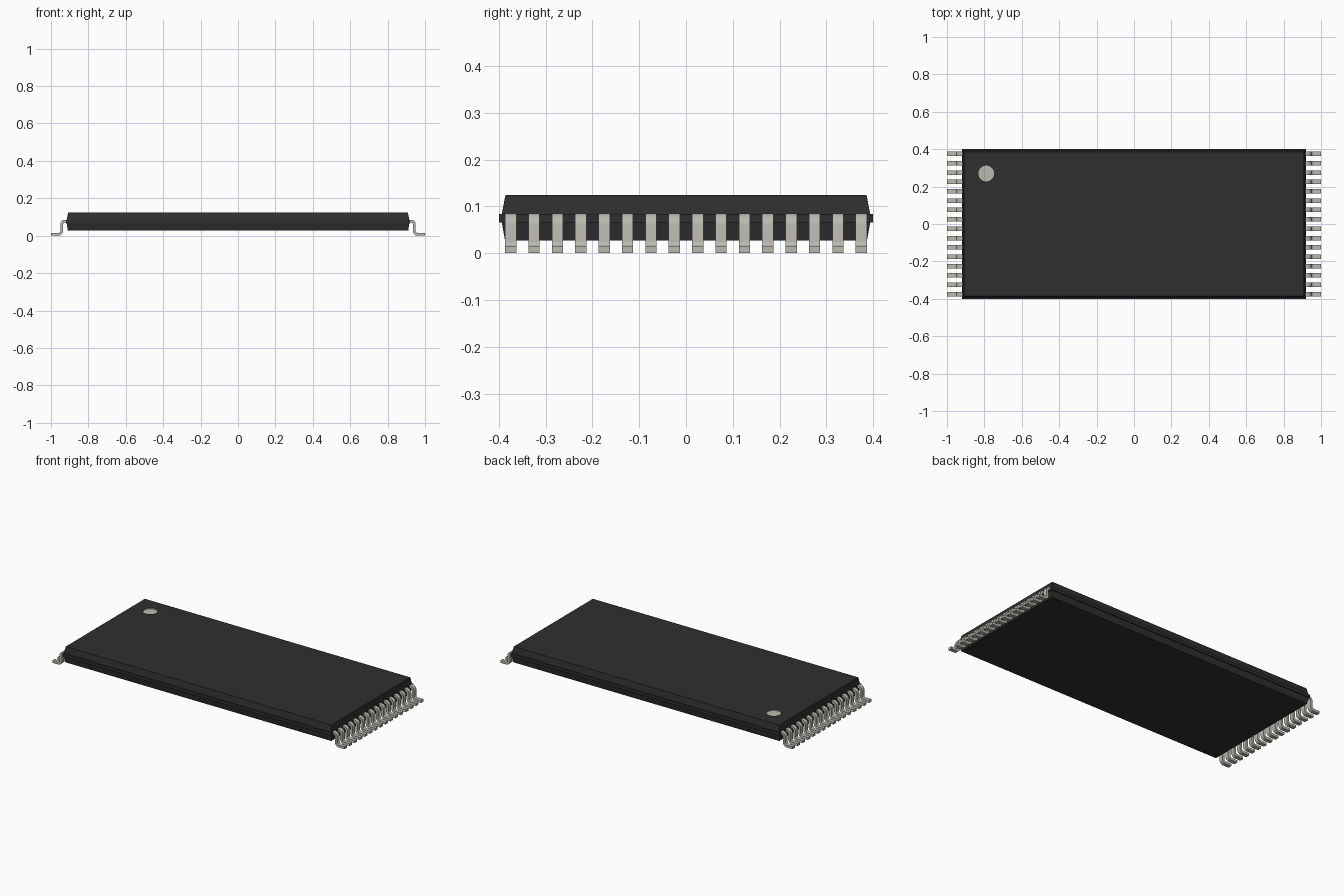
import bpy, bmesh, math

if "Cube" in bpy.data.objects:
    bpy.data.objects.remove(bpy.data.objects["Cube"], do_unlink=True)


def make_material(name, rgb, rough):
    mat = bpy.data.materials.new(name)
    mat.use_nodes = True
    mat.diffuse_color = (*rgb, 1)
    bsdf = next(n for n in mat.node_tree.nodes if n.type == 'BSDF_PRINCIPLED')
    bsdf.inputs["Base Color"].default_value = (*rgb, 1)
    bsdf.inputs["Roughness"].default_value = rough
    return mat


BLACK = make_material("black plastic", (0.028, 0.028, 0.028), 0.6)
METAL = make_material("tinned metal", (0.50, 0.49, 0.43), 0.5)


def mesh_object(name, bm, mat):
    bmesh.ops.recalc_face_normals(bm, faces=bm.faces)
    mesh = bpy.data.meshes.new(name)
    bm.to_mesh(mesh)
    bm.free()
    mesh.materials.append(mat)
    obj = bpy.data.objects.new(name, mesh)
    bpy.context.collection.objects.link(obj)
    return obj


# Package body: stacked rectangles (z, half x, half y) with a stepped belt
SECTIONS = [(0.027, 0.910, 0.387), (0.066, 0.916, 0.394), (0.066, 0.920, 0.400),
            (0.084, 0.920, 0.400), (0.084, 0.916, 0.394), (0.125, 0.908, 0.386)]
bm = bmesh.new()
rings = [[bm.verts.new((sx * hx, sy * hy, z))
          for sx, sy in ((-1, -1), (1, -1), (1, 1), (-1, 1))]
         for z, hx, hy in SECTIONS]
for low, high in zip(rings, rings[1:]):
    for i in range(4):
        j = (i + 1) % 4
        bm.faces.new((low[i], low[j], high[j], high[i]))
bm.faces.new(rings[0][::-1])
bm.faces.new(rings[-1])
body = mesh_object("package_body", bm, BLACK)

# Shallow round pin-one dimple, cut with a metal-coloured cylinder
bpy.ops.mesh.primitive_cylinder_add(vertices=32, radius=0.042, depth=0.04,
                                    location=(-0.79, 0.27, 0.139))
cutter = bpy.context.object
cutter.name = "marker_cutter"
cutter.data.materials.append(METAL)
cutter.hide_render = True
cut = body.modifiers.new("marker_dimple", 'BOOLEAN')
cut.operation = 'DIFFERENCE'
cut.object = cutter
cut.solver = 'EXACT'
cut.material_mode = 'TRANSFER'
bpy.ops.object.select_all(action='DESELECT')
body.select_set(True)
bpy.context.view_layer.objects.active = body
bpy.ops.object.modifier_apply(modifier=cut.name)
bpy.data.objects.remove(cutter, do_unlink=True)

# Gull-wing lead: two rounded bends between shoulder, drop and foot
THICK, WIDTH, BEND, STEPS = 0.015, 0.024, 0.0175, 5


def lead_edge(offset):
    """One side of the bent strip, offset outward from its centre line."""
    pts = [(0.90, 0.0775 + offset)]
    for k in range(STEPS + 1):
        a = math.radians(90 - 90 * k / STEPS)
        r = BEND + offset
        pts.append((0.925 + r * math.cos(a), 0.06 + r * math.sin(a)))
    for k in range(STEPS + 1):
        a = math.radians(180 + 90 * k / STEPS)
        r = BEND - offset
        pts.append((0.96 + r * math.cos(a), 0.025 + r * math.sin(a)))
    return pts + [(1.0, 0.0075 + offset)]


bm = bmesh.new()
upper, lower = lead_edge(THICK / 2), lead_edge(-THICK / 2)
strips = [[[bm.verts.new((x, y, z)) for x, z in edge] for edge in (upper, lower)]
          for y in (-WIDTH / 2, WIDTH / 2)]
(ua, la), (ub, lb) = strips
for i in range(len(upper) - 1):
    for p, q in ((ua, ub), (lb, la), (la, ua), (ub, lb)):
        bm.faces.new((p[i], p[i + 1], q[i + 1], q[i]))
for i in (0, -1):
    bm.faces.new((ua[i], ub[i], lb[i], la[i]))
lead = mesh_object("left_lead_1", bm, METAL)
bpy.ops.object.select_all(action='DESELECT')
lead.select_set(True)
bpy.context.view_layer.objects.active = lead
bpy.ops.object.shade_smooth_by_angle(angle=math.radians(30))

# Sixteen leads along each short side
for side, turn in (("left", 0), ("right", math.pi)):
    for n in range(16):
        if side == "left" and n == 0:
            obj = lead
        else:
            obj = lead.copy()
            obj.name = f"{side}_lead_{n + 1}"
            bpy.context.collection.objects.link(obj)
        obj.location.y = -0.375 + 0.05 * n
        obj.rotation_euler.z = turn
